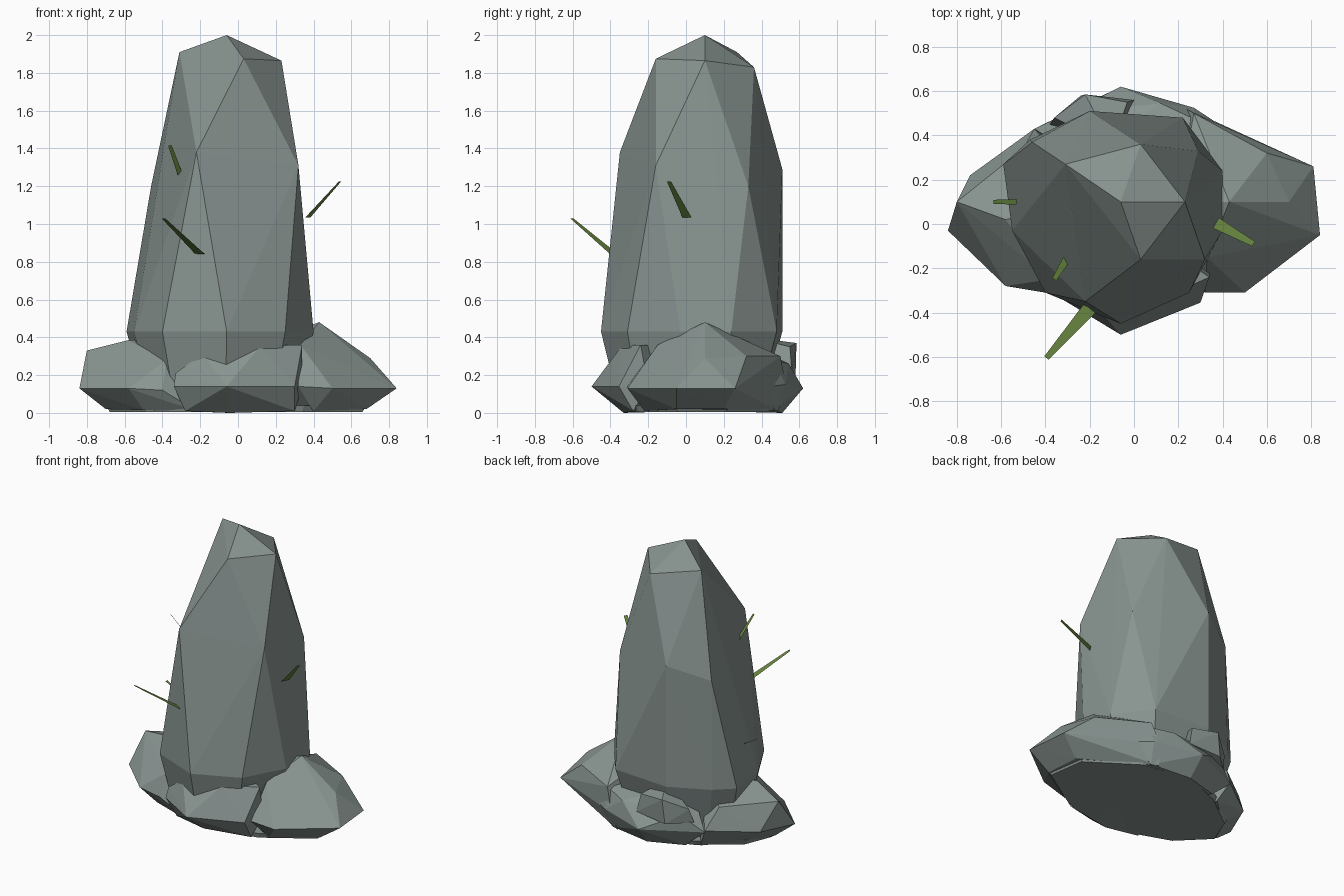
import bpy, bmesh
from mathutils import Vector


def material(name, rgb):
    m = bpy.data.materials.new(name)
    m.diffuse_color = (*rgb, 1)
    return m


STONE = material("stone", (0.25, 0.30, 0.285))
GREEN = material("grass", (0.14, 0.24, 0.05))


def finish(name, bm, mat):
    mesh = bpy.data.meshes.new(name)
    bm.normal_update()
    bm.to_mesh(mesh)
    bm.free()
    mesh.materials.append(mat)
    ob = bpy.data.objects.new(name, mesh)
    bpy.context.collection.objects.link(ob)
    return ob


def rock(name, points):
    """Faceted stone: convex hull around a few corner points."""
    bm = bmesh.new()
    for p in points:
        bm.verts.new(p)
    res = bmesh.ops.convex_hull(bm, input=bm.verts[:])
    junk = {e for e in res["geom_interior"] + res["geom_unused"]
            if isinstance(e, bmesh.types.BMVert)}
    bmesh.ops.delete(bm, geom=list(junk), context='VERTS')
    bmesh.ops.recalc_face_normals(bm, faces=bm.faces[:])
    return finish(name, bm, STONE)


def blade(name, root, tip, w0, w1):
    """Flat tapered strip of grass."""
    a, b = Vector(root), Vector(tip)
    side = (b - a).cross(Vector((0, 0, 1))).normalized()
    bm = bmesh.new()
    bm.faces.new([bm.verts.new(p) for p in (
        a - side * w0 / 2, a + side * w0 / 2, b + side * w1 / 2, b - side * w1 / 2)])
    return finish(name, bm, GREEN)


# Standing stone: crown, shoulder ring, foot ring, tapered buried foot
crown = [(-.06, .10, 2), (-.31, .27, 1.91), (.03, -.16, 1.875), (.23, .10, 1.865), (.03, .36, 1.83)]
shoulder = [(-.22, -.35, 1.38), (.32, -.16, 1.31), (.29, .33, 1.2),
            (-.20, .51, 1.29), (-.46, .37, 1.2)]
foot = [(-.59, .27), (-.55, -.03), (-.40, -.31), (-.06, -.45), (.25, -.31), (.40, -.03),
        (.40, .24), (.22, .48), (-.20, .51), (-.47, .38)]
rock("standing_stone", crown + shoulder + [(x, y, .43) for x, y in foot]
     + [(x * .78 - .02, y * .78, .03) for x, y in foot])

# Base boulders
rock("right_boulder", [
    (.43, .10, .48), (.33, -.15, .36), (.70, .10, .29), (.60, .32, .30),
    (.84, -.05, .13), (.81, .26, .13), (.50, -.31, .13), (.32, -.31, .14), (.22, .53, .14),
    (.27, .50, .30), (.40, -.22, .01), (.68, -.05, .02), (.66, .2, .02), (.2, .49, .01),
    (.2, .1, .4), (.1, 0, .01)])
rock("left_boulder", [
    (-.80, .10, .33), (-.58, .02, .385), (-.38, -.25, .28), (-.50, .34, .30),
    (-.84, -.03, .13), (-.58, -.28, .13), (-.40, -.31, .12), (-.74, .22, .14), (-.45, .43, .15),
    (-.70, 0, .02), (-.5, -.2, .015), (-.22, -.28, .01), (-.6, .18, .02), (-.38, .38, .01),
    (-.2, .1, .4), (-.1, 0, .01)])
rock("front_boulder", [
    (-.19, -.35, .315), (.12, -.34, .355), (.34, -.24, .36), (-.06, -.50, .14),
    (-.34, -.33, .14), (.30, -.355, .14), (-.33, -.31, .21), (.34, -.2, .14),
    (-.28, -.29, .01), (.3, -.28, .01), (-.04, -.33, 0), (0, 0, .36), (0, 0, .01)])
rock("back_boulder", [
    (-.06, .62, .13), (-.45, .43, .14), (.27, .525, .15), (.40, .44, .14), (-.30, .50, .25),
    (.12, .545, .26), (.28, .47, .28), (-.3, .43, .01), (-.05, .51, 0), (.25, .47, .01),
    (0, .2, .40), (-.25, .3, .38), (0, .1, .01)])
rock("back_slab", [
    (-.22, .585, .37), (-.03, .55, .35), (-.36, .48, .30), (-.24, .58, .20),
    (.0, .56, .22), (-.38, .45, .2), (-.1, .35, .40), (-.1, .3, .15)])

# Flat bedrock closing the underside
outline = [(-.70, 0), (-.5, -.2), (-.25, -.29), (0, -.33), (.35, -.26), (.68, -.05), (.64, .22),
           (.3, .45), (-.05, .51), (-.35, .4), (-.62, .2)]
rock("underside", [(x * .97, y * .97, .006) for x, y in outline]
     + [(x, y, .04) for x, y in outline])

# Grass blades
for i, (r, t, w0, w1) in enumerate([
        ((-.20, -.38, .84), (-.395, -.605, 1.03), .065, .025),
        ((.37, .005, 1.035), (.54, -.09, 1.225), .055, .025),
        ((-.305, -.16, 1.26), (-.36, -.25, 1.415), .035, .022),
        ((-.53, .10, .67), (-.635, .10, .73), .025, .018)]):
    blade(f"grass_blade_{i + 1}", r, t, w0, w1)
